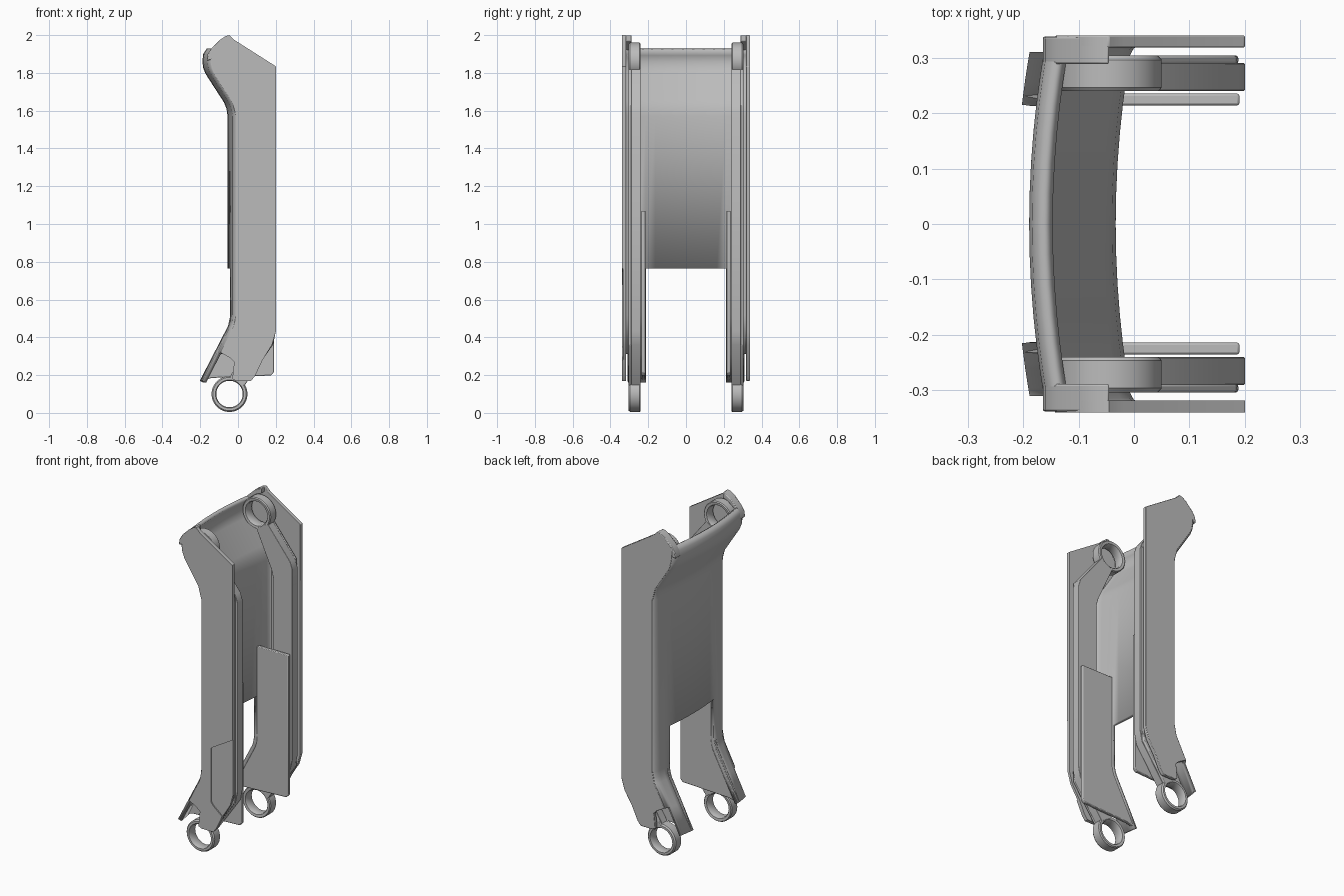
import bpy, bmesh, math
from mathutils import Vector

cube = bpy.data.objects.get("Cube")
if cube:
    bpy.data.objects.remove(cube)

grey = bpy.data.materials.new("plain_grey")
grey.use_nodes = True
GREY = (0.5, 0.5, 0.5, 1)
grey.diffuse_color = GREY
grey.node_tree.nodes["Principled BSDF"].inputs["Base Color"].default_value = GREY


def finish(name, bm, mirror=False, bevel=0):
    mesh = bpy.data.meshes.new(name)
    bm.to_mesh(mesh)
    bm.free()
    mesh.materials.append(grey)
    obj = bpy.data.objects.new(name, mesh)
    bpy.context.collection.objects.link(obj)
    bpy.ops.object.select_all(action='DESELECT')
    obj.select_set(True)
    bpy.context.view_layer.objects.active = obj
    if bevel:
        mod = obj.modifiers.new("soft_edge", 'BEVEL')
        mod.width, mod.segments, mod.limit_method = bevel, 2, 'ANGLE'
    if mirror:
        mod = obj.modifiers.new("other_side", 'MIRROR')
        mod.use_axis = (False, True, False)
        mod.use_mirror_merge = False
    bpy.ops.object.shade_smooth_by_angle(angle=math.radians(32))
    return obj


def slab(name, outline, y0, y1, mirror=True, bevel=0.004):
    """Extrude an x-z outline between two y positions."""
    bm = bmesh.new()
    face = bm.faces.new([bm.verts.new((x, y0, z)) for x, z in outline])
    out = bmesh.ops.extrude_face_region(bm, geom=[face])
    moved = [g for g in out["geom"] if isinstance(g, bmesh.types.BMVert)]
    bmesh.ops.translate(bm, vec=(0, y1 - y0, 0), verts=moved)
    bmesh.ops.recalc_face_normals(bm, faces=bm.faces)
    return finish(name, bm, mirror, bevel)


def ring(name, cx, cz, section, n=40):
    """Revolve a closed (radius, y) section about a y-parallel axis."""
    bm = bmesh.new()
    loops = [[bm.verts.new((cx + r * math.cos(a), y, cz + r * math.sin(a))) for r, y in section]
             for a in (2 * math.pi * k / n for k in range(n))]
    m = len(section)
    for k in range(n):
        a, b = loops[k], loops[(k + 1) % n]
        for j in range(m):
            bm.faces.new((a[j], a[(j + 1) % m], b[(j + 1) % m], b[j]))
    bmesh.ops.recalc_face_normals(bm, faces=bm.faces)
    return finish(name, bm, True)


# Bowed shell: a cross-section swept along a side profile, open between the legs
profile = [(-.215, .17), (-.138, .32), (-.068, .455), (-.058, .485), (-.055, .52), (-.055, .765),
           (-.055, 1.57), (-.061, 1.61), (-.075, 1.645), (-.172, 1.795), (-.184, 1.825),
           (-.189, 1.86), (-.184, 1.9), (-.165, 1.93)]
half = [(.278 * y * y, y) for y in (0, .055, .11, .165, .215, .26, .295, .31)]
half += [(.034, .325), (.042, .335), (.055, .34)]
section = [(o, -y) for o, y in reversed(half[1:])] + half
bm = bmesh.new()
grid = [[bm.verts.new((x + o, y, z)) for o, y in section] for x, z in profile]
for i in range(len(profile) - 1):
    z = (profile[i][1] + profile[i + 1][1]) / 2
    for j in range(len(section) - 1):
        y = abs(section[j][1] + section[j + 1][1]) / 2
        if (z < .765 and y < .215) or (z < .32 and y > .31):
            continue
        bm.faces.new((grid[i][j], grid[i + 1][j], grid[i + 1][j + 1], grid[i][j + 1]))
bmesh.ops.delete(bm, geom=[v for v in bm.verts if not v.link_faces], context='VERTS')
shell = finish("bowed_shell", bm)
solid = shell.modifiers.new("thickness", 'SOLIDIFY')
solid.thickness, solid.offset = .022, -1

# Outer side plates
left_edge = [(-.03, .18), (-.02, .27), (-.04, .29), (-.093, .32), (-.023, .455), (-.01, .52),
             (-.01, 1.57), (-.03, 1.645), (-.127, 1.795), (-.142, 1.86), (-.14, 1.925),
             (-.095, 1.975), (-.065, 1.995), (-.045, 2.0), (-.02, 1.975), (.2, 1.835)]
lower_right = [(.2, .43), (.18, .36), (.13, .28), (.09, .195), (.07, .17), (-.01, .17)]
slab("left_side_plate", left_edge + lower_right, .318, .34, mirror=False, bevel=.003)

# The right plate has a shallow recessed panel low on its outer face
step = [(.2, .765), (.055, .68), (.055, .35), (.07, .33), (.13, .28)]
slab("right_side_plate", left_edge + step + lower_right[3:], -.34, -.318, mirror=False, bevel=0)
slab("right_recessed_panel", step + [(.18, .36), (.2, .43)], -.333, -.318, mirror=False, bevel=0)

# Lips wrapped over the top rings
slab("top_lip", [(-.165, 1.865), (-.16, 1.9), (-.14, 1.932), (-.095, 1.975), (-.065, 1.995),
                 (-.045, 2.0), (-.045, 1.968), (-.08, 1.955), (-.125, 1.92), (-.14, 1.87)],
     .288, .338)

# Link arms: a bent bar between two bored rings
LOW, HIGH, ARM_X = Vector((-.045, .1)), Vector((-.045, 1.865)), .135


def neck(centre, bend_z):
    d = (Vector((ARM_X, bend_z)) - centre).normalized()
    n = Vector((-d.y, d.x))
    base = centre + d * .076
    return [tuple(base + n * .045), tuple(base - n * .045)]


low_a, low_b = neck(LOW, .4)
high_a, high_b = neck(HIGH, 1.56)
bar = [low_a, (.058, .36), (.07, .41), (.07, 1.5), (.058, 1.55), high_b,
       high_a, (.185, 1.63), (.2, 1.585), (.2, .43), (.185, .36), low_b]
slab("link_arm", bar, .24, .29, bevel=.002)
cx = sum(p[0] for p in bar) / len(bar)
inset = [(x + math.copysign(.012, cx - x) if .4 < z < 1.6 else x, z) for x, z in bar]
slab("link_arm_outer_step", inset, .288, .304, bevel=.005)
ring_section = [(.07, .25), (.075, .242), (.09, .24), (.095, .246), (.095, .296),
                (.088, .304), (.075, .304), (.07, .296)]
ring("lower_ring", LOW.x, LOW.y, ring_section)
ring("upper_ring", HIGH.x, HIGH.y, ring_section)

# Inner cover plates with a flared foot
slab("inner_plate", [(-.03, 1.07), (.19, 1.07), (.19, .215), (.175, .198), (-.14, .185),
                     (-.2, .17), (-.125, .32), (-.053, .46), (-.04, .52)], .214, .235)
